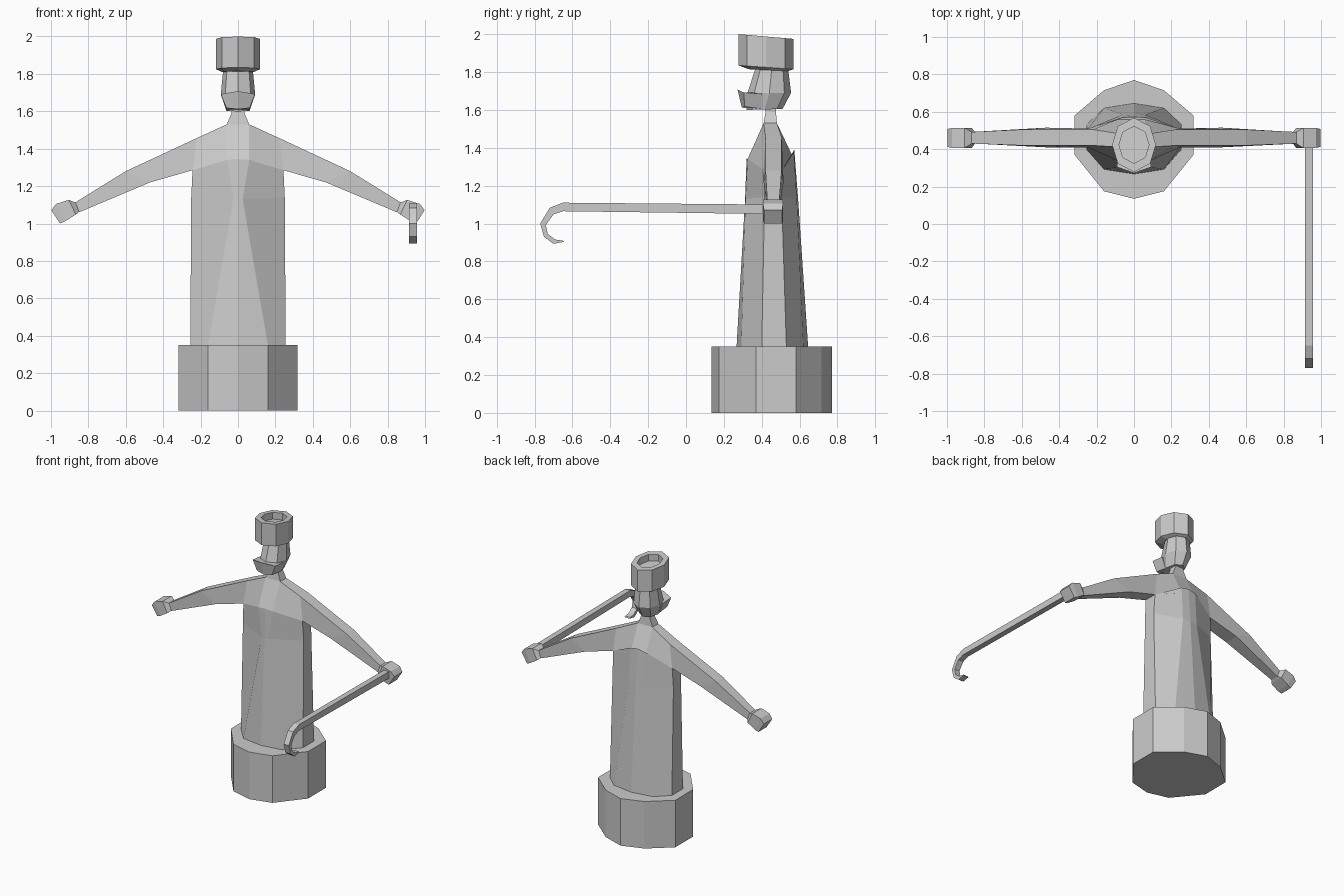
import bpy, bmesh

grey = bpy.data.materials.new("plain grey")
grey.diffuse_color = (0.6, 0.6, 0.6, 1)


def loft(name, rings):
    """Join equal-length point rings with faces and cap both ends."""
    bm = bmesh.new()
    rows = [[bm.verts.new(p) for p in r] for r in rings]
    n = len(rows[0])
    for a, b in zip(rows, rows[1:]):
        for i in range(n):
            j = (i + 1) % n
            bm.faces.new((a[i], a[j], b[j], b[i]))
    bm.faces.new(rows[0][::-1])
    bm.faces.new(rows[-1])
    bmesh.ops.recalc_face_normals(bm, faces=bm.faces)
    me = bpy.data.meshes.new(name)
    bm.to_mesh(me)
    bm.free()
    me.materials.append(grey)
    ob = bpy.data.objects.new(name, me)
    bpy.context.collection.objects.link(ob)
    return ob


def mirrored(half):
    """Close a half outline that starts and ends on the centre line."""
    return half + [(-x, y, z) for x, y, z in half[-2:0:-1]]


def octagon(rx, front, back, zf, zb):
    """Pointed-front octagon, tilted from zf at the front to zb at the back."""
    half = [(0, 0), (0.74, 0.155), (1, 0.5), (0.74, 0.845), (0, 1)]
    return mirrored([(x * rx, front + t * (back - front), zf + t * (zb - zf)) for x, t in half])


# Plinth
outline = [(0, .135), (.16, .175), (.318, .37), (.318, .58), (.16, .715), (0, .77)]
loft("plinth", [mirrored([(x, y, z) for x, y in outline]) for z in (0, .35)])

# Robe, narrowing from plinth to chest
loft("robe", [
    mirrored([(0, .267, .35), (.16, .292, .35), (.255, .40, .35),
              (.255, .53, .35), (.16, .62, .35), (0, .645, .35)]),
    mirrored([(0, .312, 1.13), (.025, .315, 1.13), (.25, .415, 1.14),
              (.25, .505, 1.14), (.06, .585, 1.13), (0, .592, 1.13)]),
    mirrored([(0, .32, 1.345), (.06, .325, 1.34), (.243, .41, 1.285),
              (.243, .51, 1.285), (.06, .57, 1.38), (0, .572, 1.39)]),
])

# Arms and shoulders: each station is top (x, z), bottom (x, z), top y pair, bottom y pair
stations = [
    ((.06, 1.53), (.06, 1.34), (.41, .48), (.325, .57)),
    ((.22, 1.457), (.243, 1.285), (.42, .505), (.41, .51)),
    ((.60, 1.28), (.47, 1.22), (.42, .505), (.41, .515)),
    ((.87, 1.113), (.85, 1.06), (.43, .492), (.43, .492)),
]


def section(s, side):
    (xt, zt), (xb, zb), (tf, tb), (bf, bb) = s
    return [(side * xt, tf, zt), (side * xt, tb, zt), (side * xb, bb, zb), (side * xb, bf, zb)]


loft("arms_and_shoulders",
     [section(s, -1) for s in stations[::-1]] + [section(s, 1) for s in stations])

# Hands
hand = [
    ((.868, 1.112), (.85, 1.062), (.43, .492), (.43, .492)),
    ((.905, 1.126), (.867, 1.048), (.407, .513), (.407, .513)),
    ((.972, 1.105), (.925, 1.012), (.407, .513), (.407, .513)),
    ((.998, 1.072), (.952, 1.0), (.412, .508), (.412, .508)),
]
for label, side in (("left", -1), ("right", 1)):
    loft(label + "_hand", [section(s, side) for s in hand])

# Neck
loft("neck", [[(-x, f, z), (x, f, z), (x, b, z), (-x, b, z)]
              for x, f, b, z in ((.06, .41, .48, 1.53), (.035, .42, .475, 1.59), (.035, .42, .475, 1.62))])

# Head and jutting beard
loft("head", [octagon(.062, .32, .51, 1.60, 1.605), octagon(.092, .325, .555, 1.69, 1.69),
              octagon(.08, .365, .54, 1.815, 1.81)])
loft("beard", [
    mirrored([(0, .295, 1.612), (.062, .31, 1.618), (.06, .40, 1.605), (0, .40, 1.60)]),
    mirrored([(0, .272, 1.708), (.092, .305, 1.692), (.088, .40, 1.685), (0, .40, 1.69)]),
])

# Tilted hat with a chamfered bottom and a hollow top
loft("hat", [octagon(.085, .33, .54, 1.815, 1.805), octagon(.117, .278, .568, 1.835, 1.815),
             octagon(.117, .278, .568, 2.0, 1.975), octagon(.08, .325, .522, 1.996, 1.979),
             octagon(.08, .325, .522, 1.946, 1.929)])

# Hooked cane: outer and inner edge points in (y, z)
outer = [(.47, 1.10), (-.65, 1.11), (-.72, 1.083), (-.77, 1.0), (-.75, .93), (-.70, .893), (-.645, .903)]
inner = [(.47, 1.05), (-.65, 1.065), (-.70, 1.048), (-.74, .992), (-.73, .945), (-.69, .915), (-.65, .91)]
loft("cane", [[(.915, *o), (.957, *o), (.957, *i), (.915, *i)] for o, i in zip(outer, inner)])
